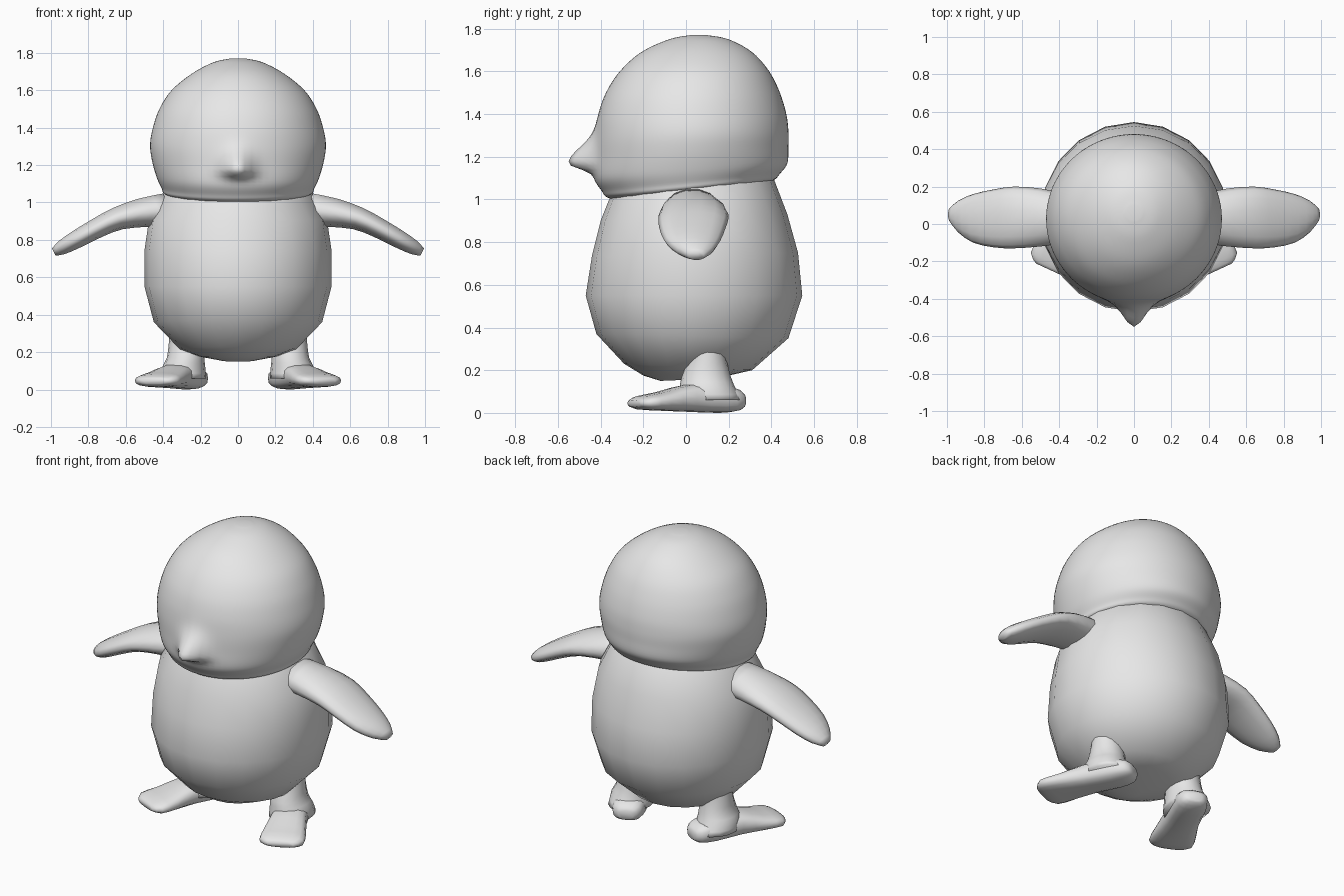
import bpy
import bmesh
import math
from mathutils import Vector

cube = bpy.data.objects.get("Cube")
if cube:
    bpy.data.objects.remove(cube, do_unlink=True)

# One plain grey for the whole figure
grey = bpy.data.materials.new("plain_grey")
grey.use_nodes = True
grey.diffuse_color = (0.8, 0.8, 0.8, 1)
grey.node_tree.nodes["Principled BSDF"].inputs["Base Color"].default_value = grey.diffuse_color


def refine(rings, steps):
    """Catmull-Rom interpolation between rings of (centre, axis, axis)."""
    result = []
    last = len(rings) - 1
    for i in range(last):
        a, b, c, d = (rings[max(0, min(last, i + k))] for k in (-1, 0, 1, 2))
        for s in range(steps):
            t = s / steps
            result.append([
                b[k] + (c[k] - a[k]) * (t / 2)
                + (a[k] * 2 - b[k] * 5 + c[k] * 4 - d[k]) * (t * t / 2)
                + (b[k] * 3 - a[k] - c[k] * 3 + d[k]) * (t ** 3 / 2)
                for k in range(3)])
    result.append(rings[last])
    return result


def loft(name, rings, sides, steps=1, power=1.0, deform=None):
    """Skin a closed smooth surface over elliptical rings."""
    def shaped(value):
        return math.copysign(abs(value) ** power, value)

    bm = bmesh.new()
    loops = []
    for centre, u, v in refine(rings, steps):
        loop = []
        for i in range(sides):
            angle = math.tau * i / sides
            p = centre + u * shaped(math.cos(angle)) + v * shaped(math.sin(angle))
            loop.append(bm.verts.new(deform(p) if deform else p))
        loops.append(loop)
    for low, high in zip(loops, loops[1:]):
        for i in range(sides):
            j = (i + 1) % sides
            bm.faces.new((low[i], low[j], high[j], high[i]))
    bm.faces.new(loops[0])
    bm.faces.new(loops[-1])
    bmesh.ops.recalc_face_normals(bm, faces=bm.faces)
    for face in bm.faces:
        face.smooth = True
    mesh = bpy.data.meshes.new(name)
    bm.to_mesh(mesh)
    bm.free()
    mesh.materials.append(grey)
    obj = bpy.data.objects.new(name, mesh)
    bpy.context.collection.objects.link(obj)
    return obj


def torso_rings(profile):
    """Tilted rings from front point, back point and half width."""
    rings = []
    for front_y, front_z, back_y, back_z, half_width in profile:
        front, back = Vector((0, front_y, front_z)), Vector((0, back_y, back_z))
        rings.append(((front + back) / 2, (back - front) / 2, Vector((half_width, 0, 0))))
    return rings


# Pear-shaped body, closed inside the head
loft("body", torso_rings([
    (-.12, .15, 0, .155, .08),
    (-.2, .175, .2, .175, .2),
    (-.29, .23, .31, .2, .31),
    (-.42, .37, .48, .35, .45),
    (-.47, .55, .545, .55, .5),
    (-.44, .74, .525, .75, .5),
    (-.4, .9, .475, .93, .475),
    (-.36, 1, .41, 1.1, .4),
    (-.33, 1.06, .36, 1.15, .36),
]), sides=20)


# Round head, with the beak pulled out of its front
def pull_beak(p):
    if p.y < 0:
        rise = p.z - 1.17
        falloff = .1 if rise > 0 else .035
        p.y -= .12 * math.exp(-(p.x / .075) ** 2 - (rise / falloff) ** 2)
    return p


loft("head", torso_rings([
    (-.3, .99, .34, 1.07, .33),
    (-.37, 1.01, .41, 1.09, .395),
    (-.395, 1.04, .44, 1.12, .41),
    (-.43, 1.1, .475, 1.17, .435),
    (-.43, 1.2, .48, 1.25, .46),
    (-.425, 1.3, .48, 1.32, .47),
    (-.41, 1.4, .47, 1.4, .455),
    (-.375, 1.5, .44, 1.5, .42),
    (-.31, 1.6, .39, 1.6, .355),
    (-.21, 1.69, .31, 1.69, .245),
    (-.08, 1.75, .2, 1.75, .13),
    (.02, 1.77, .1, 1.77, .04),
]), sides=80, steps=5, deform=pull_beak)

# Wing: x, y, z, half width, half thickness
WING = [
    (.36, .03, .96, .13, .1),
    (.5, .035, .945, .155, .085),
    (.64, .035, .915, .165, .065),
    (.75, .03, .865, .155, .056),
    (.86, .03, .805, .13, .05),
    (.94, .04, .76, .085, .04),
    (.985, .05, .735, .035, .022),
]
# Foot: distance from heel, half width, sole height, top height
FOOT = [
    (0, .04, .03, .08),
    (.03, .08, .01, .11),
    (.12, .095, 0, .13),
    (.28, .1, .005, .135),
    (.42, .12, .01, .1),
    (.52, .125, .015, .08),
    (.56, .075, .03, .06),
]
# Leg: x, y, z, half width, half depth
LEG = [
    (.29, .11, .06, .12, .15),
    (.29, .1, .12, .115, .13),
    (.28, .095, .17, .1, .115),
    (.275, .1, .25, .095, .09),
    (.275, .1, .31, .09, .085),
]

for side, label in ((1, "left"), (-1, "right")):
    lift = Vector((.42 * side, 0, .9))
    loft(label + "_wing", [
        (Vector((x * side, y, z)), Vector((0, width, 0)), lift * thick)
        for x, y, z, width, thick in WING], sides=14, steps=2)

    # Feet splay outward from the heels
    heel = Vector((.22 * side, .265, 0))
    forward = Vector((.42 * side, -.907, 0))
    across = Vector((.907 * side, .42, 0))
    up = Vector((0, 0, 1))
    loft(label + "_foot", [
        (heel + forward * t + up * ((low + high) / 2), across * width, up * ((high - low) / 2))
        for t, width, low, high in FOOT], sides=16, steps=2, power=.75)

    loft(label + "_leg", [
        (Vector((x * side, y, z)), Vector((width, 0, 0)), Vector((0, depth, 0)))
        for x, y, z, width, depth in LEG], sides=16, steps=2)
